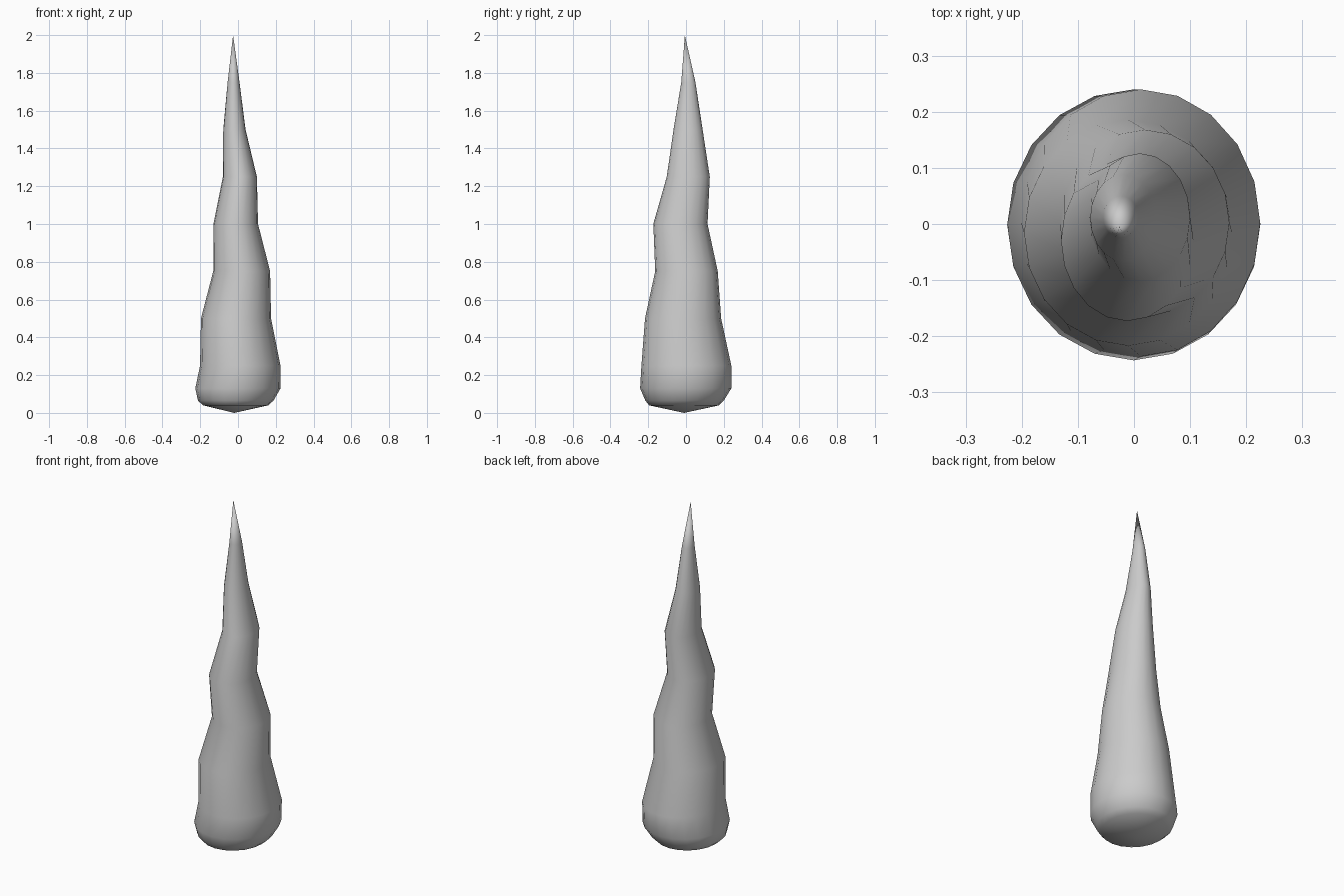
import bpy, bmesh, math

if "Cube" in bpy.data.objects:
    bpy.data.objects.remove(bpy.data.objects["Cube"])

SIDES = 20
# Rings: z, x min, x max, y min, y max
RINGS = [
    (0.04, -0.185, 0.16, -0.195, 0.175),
    (0.065, -0.212, 0.188, -0.215, 0.20),
    (0.13, -0.226, 0.225, -0.243, 0.24),
    (0.25, -0.201, 0.225, -0.236, 0.24),
    (0.50, -0.196, 0.175, -0.217, 0.186),
    (0.75, -0.131, 0.170, -0.163, 0.168),
    (1.00, -0.130, 0.106, -0.173, 0.114),
    (1.25, -0.080, 0.100, -0.102, 0.126),
    (1.50, -0.078, 0.040, -0.066, 0.088),
    (1.75, -0.055, 0.008, -0.025, 0.050),
]

# Twisting spike: stacked, offset rings closed by a point at each end
bm = bmesh.new()
loops = []
for z, x0, x1, y0, y1 in RINGS:
    cx, cy, rx, ry = (x0 + x1) / 2, (y0 + y1) / 2, (x1 - x0) / 2, (y1 - y0) / 2
    loops.append([bm.verts.new((cx + rx * math.cos(a), cy + ry * math.sin(a), z))
                  for a in (2 * math.pi * i / SIDES for i in range(SIDES))])
bottom = bm.verts.new((-0.02, -0.01, 0.0))
tip = bm.verts.new((-0.026, -0.006, 2.0))
for i in range(SIDES):
    j = (i + 1) % SIDES
    bm.faces.new((bottom, loops[0][j], loops[0][i]))
    bm.faces.new((loops[-1][i], loops[-1][j], tip))
    for lo, hi in zip(loops, loops[1:]):
        bm.faces.new((lo[i], lo[j], hi[j], hi[i]))
for f in bm.faces:
    f.smooth = True
bmesh.ops.recalc_face_normals(bm, faces=bm.faces)
mesh = bpy.data.meshes.new("twisted_spike")
bm.to_mesh(mesh)
bm.free()
spike = bpy.data.objects.new("twisted_spike", mesh)
bpy.context.collection.objects.link(spike)
